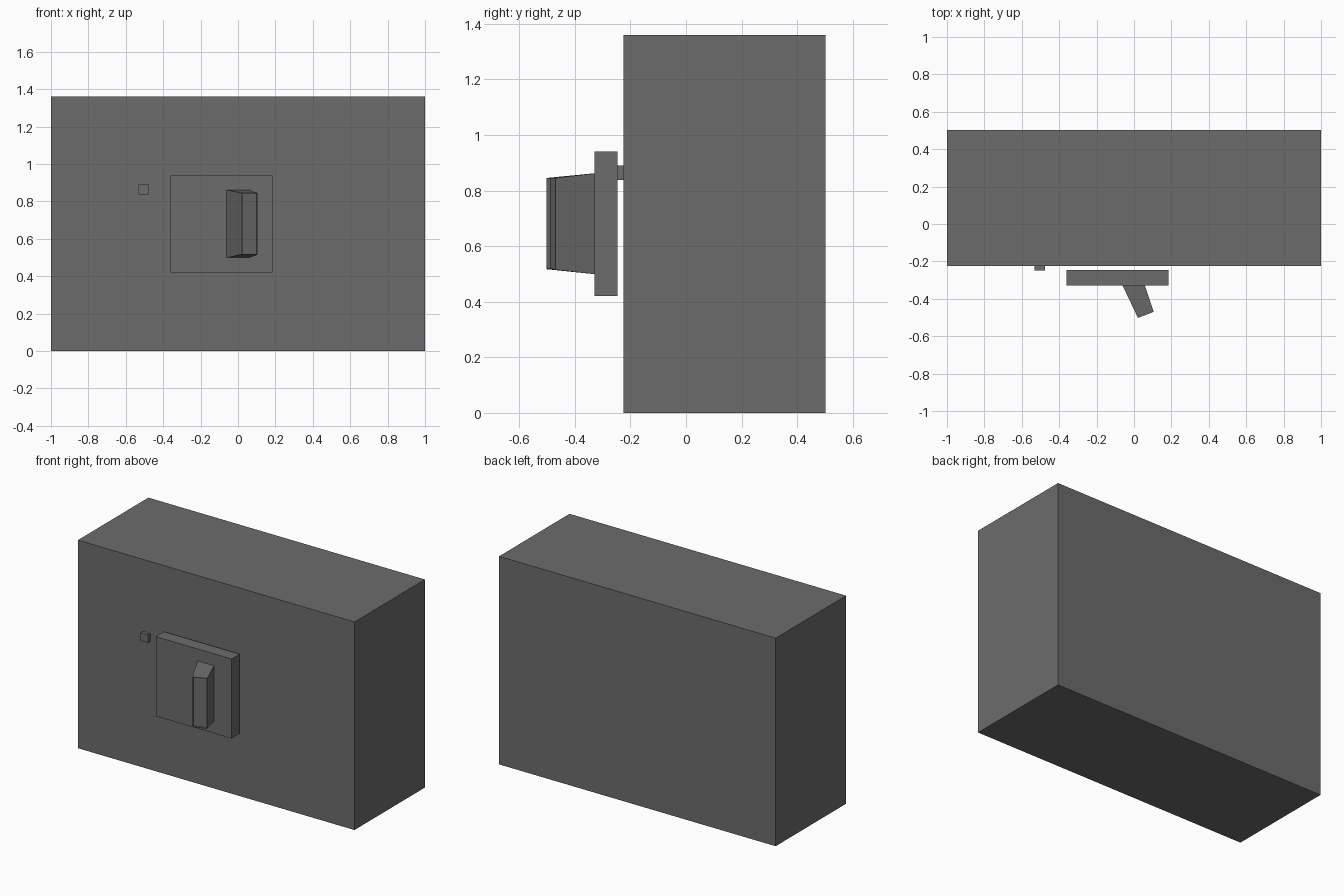
import bpy, bmesh
from mathutils import Vector

if "Cube" in bpy.data.objects:
    bpy.data.objects.remove(bpy.data.objects["Cube"])

dark = bpy.data.materials.new("dark_grey")
dark.diffuse_color = (0.15, 0.15, 0.15, 1)
dark.use_nodes = True
dark.node_tree.nodes["Principled BSDF"].inputs["Base Color"].default_value = dark.diffuse_color


def finish(name, bm):
    """Turn a bmesh into a named, dark grey object."""
    bmesh.ops.recalc_face_normals(bm, faces=bm.faces)
    mesh = bpy.data.meshes.new(name)
    bm.to_mesh(mesh)
    bm.free()
    mesh.materials.append(dark)
    obj = bpy.data.objects.new(name, mesh)
    bpy.context.collection.objects.link(obj)
    return obj


def box(name, lo, hi):
    """Axis-aligned box from two opposite corners."""
    lo, hi = Vector(lo), Vector(hi)
    bm = bmesh.new()
    bmesh.ops.create_cube(bm, size=1)
    for v in bm.verts:
        v.co = (lo + hi) / 2 + v.co * (hi - lo)
    return finish(name, bm)


# Wall block, switch plate and small indicator
box("wall_block", (-1, -0.225, 0), (1, 0.502, 1.36))
box("switch_plate", (-0.362, -0.33, 0.42), (0.184, -0.246, 0.94))
box("indicator", (-0.531, -0.248, 0.837), (-0.477, -0.225, 0.89))

# Leaning toggle: tapered block on the plate, corners as (x, y, z low, z high)
corners = [(-0.061, -0.329, 0.499, 0.862), (0.058, -0.329, 0.499, 0.862),
           (0.105, -0.47, 0.515, 0.845), (0.021, -0.502, 0.517, 0.845)]
bm = bmesh.new()
low = [bm.verts.new((x, y, z)) for x, y, z, _ in corners]
high = [bm.verts.new((x, y, z)) for x, y, _, z in corners]
bm.faces.new(low)
bm.faces.new(high)
for i in range(4):
    j = (i + 1) % 4
    bm.faces.new((low[i], low[j], high[j], high[i]))
bmesh.ops.recalc_face_normals(bm, faces=bm.faces)

# Shallow recess in the end face of the toggle
end = min(bm.faces, key=lambda f: f.calc_center_median().y)
bmesh.ops.inset_individual(bm, faces=[end], thickness=0.003)
end.normal_update()
shift = -end.normal * 0.015
inner = bmesh.ops.extrude_discrete_faces(bm, faces=[end])["faces"][0]
bmesh.ops.translate(bm, verts=inner.verts, vec=shift)
finish("toggle", bm)
